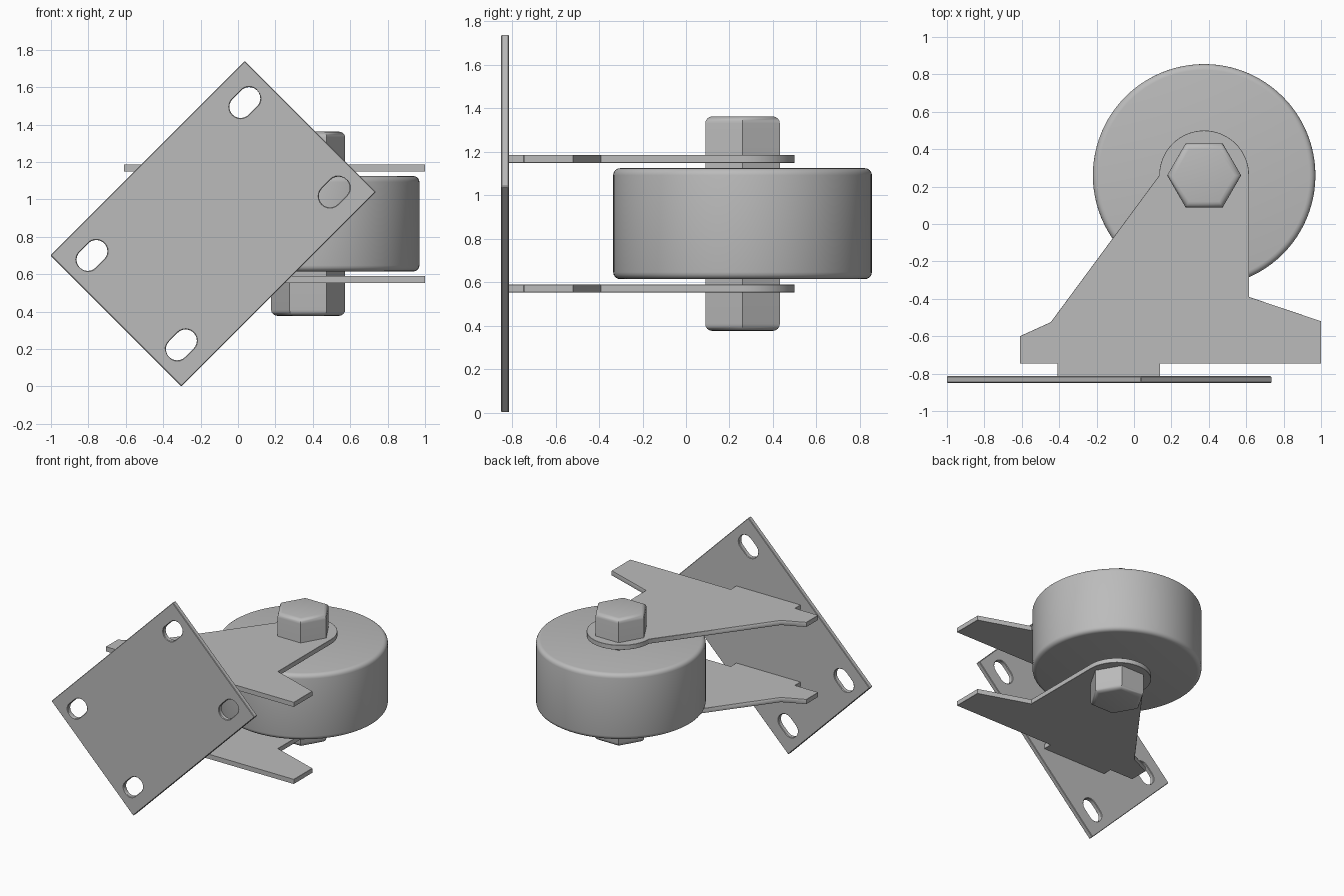
import bpy, bmesh
from math import pi, sin, cos, radians
from mathutils import Matrix

cube = bpy.data.objects.get("Cube")
if cube:
    bpy.data.objects.remove(cube)

steel = bpy.data.materials.new("grey steel")
steel.use_nodes = True
colour = (0.5, 0.5, 0.5, 1)
steel.diffuse_color = colour
steel.node_tree.nodes["Principled BSDF"].inputs["Base Color"].default_value = colour

AXLE = (0.375, 0.26)
MID_Z = 0.87


def arc(cx, cy, r, start, end, n):
    """Points along an arc, angles in degrees."""
    angles = [radians(start + (end - start) * i / n) for i in range(n + 1)]
    return [(cx + r * cos(a), cy + r * sin(a)) for a in angles]


def finish(obj, bevel, segments, angle):
    """Round the rims, then smooth all but the sharp edges."""
    obj.data.materials.clear()
    obj.data.materials.append(steel)
    mod = obj.modifiers.new("rounded rims", 'BEVEL')
    mod.width, mod.segments = bevel, segments
    mod.limit_method, mod.angle_limit = 'ANGLE', radians(angle)
    bpy.ops.object.select_all(action='DESELECT')
    obj.select_set(True)
    bpy.context.view_layer.objects.active = obj
    bpy.ops.object.modifier_apply(modifier=mod.name)
    bpy.ops.object.shade_smooth_by_angle(angle=radians(35))


def sheet(name, outlines, thickness, matrix):
    """Flat sheet cut from an outline; further outlines are holes."""
    curve = bpy.data.curves.new(name, 'CURVE')
    curve.dimensions, curve.fill_mode = '2D', 'BOTH'
    curve.extrude = thickness / 2
    for points in outlines:
        spline = curve.splines.new('POLY')
        spline.points.add(len(points) - 1)
        for p, (x, y) in zip(spline.points, points):
            p.co = (x, y, 0, 1)
        spline.use_cyclic_u = True
    obj = bpy.data.objects.new(name, curve)
    bpy.context.collection.objects.link(obj)
    obj.matrix_world = matrix
    bpy.ops.object.select_all(action='DESELECT')
    obj.select_set(True)
    bpy.context.view_layer.objects.active = obj
    bpy.ops.object.convert(target='MESH')
    obj = bpy.context.view_layer.objects.active
    bm = bmesh.new()
    bm.from_mesh(obj.data)
    bmesh.ops.remove_doubles(bm, verts=bm.verts, dist=0.0001)
    bmesh.ops.recalc_face_normals(bm, faces=bm.faces)
    bm.to_mesh(obj.data)
    bm.free()
    finish(obj, 0.004, 1, 80)


def cylinder(name, sides, radius, height, turn, bevel, angle):
    bpy.ops.mesh.primitive_cylinder_add(vertices=sides, radius=radius, depth=height,
                                        location=(*AXLE, MID_Z), rotation=(0, 0, turn))
    obj = bpy.context.object
    obj.name = name
    finish(obj, bevel, 4, angle)


# Mounting plate, turned 45 degrees, with four slots
def slot(u, v):
    r, h = 0.06, 0.032
    return arc(u + h, v, r, -90, 90, 12) + arc(u - h, v, r, 90, 270, 12)


plate = [(-0.735, -0.495), (0.735, -0.495), (0.735, 0.495), (-0.735, 0.495)]
slots = [slot(u, v) for u in (-0.578, 0.578) for v in (-0.338, 0.338)]
sheet("mounting_plate", [plate] + slots, 0.036,
      Matrix.Translation((-0.133, -0.832, MID_Z)) @ Matrix.Rotation(pi / 2, 4, 'X')
      @ Matrix.Rotation(pi / 4, 4, 'Z'))

# Two identical fork arms either side of the wheel
arm = [(-0.41, -0.815), (0.14, -0.815), (0.14, -0.745), (1.0, -0.745), (1.0, -0.52),
       (0.615, -0.39)]
arm += arc(AXLE[0], AXLE[1], 0.24, 0, 180, 32)
arm += [(-0.445, -0.525), (-0.61, -0.60), (-0.61, -0.745), (-0.41, -0.745)]
for name, side in (("upper_fork_arm", 1), ("lower_fork_arm", -1)):
    sheet(name, [arm], 0.036, Matrix.Translation((0, 0, MID_Z + side * 0.298)))

# Wheel and the hexagonal axle bolt through it
cylinder("wheel", 96, 0.595, 0.51, 0, 0.032, 60)
cylinder("axle_bolt", 6, 0.198, 0.986, pi / 6, 0.032, 70)
